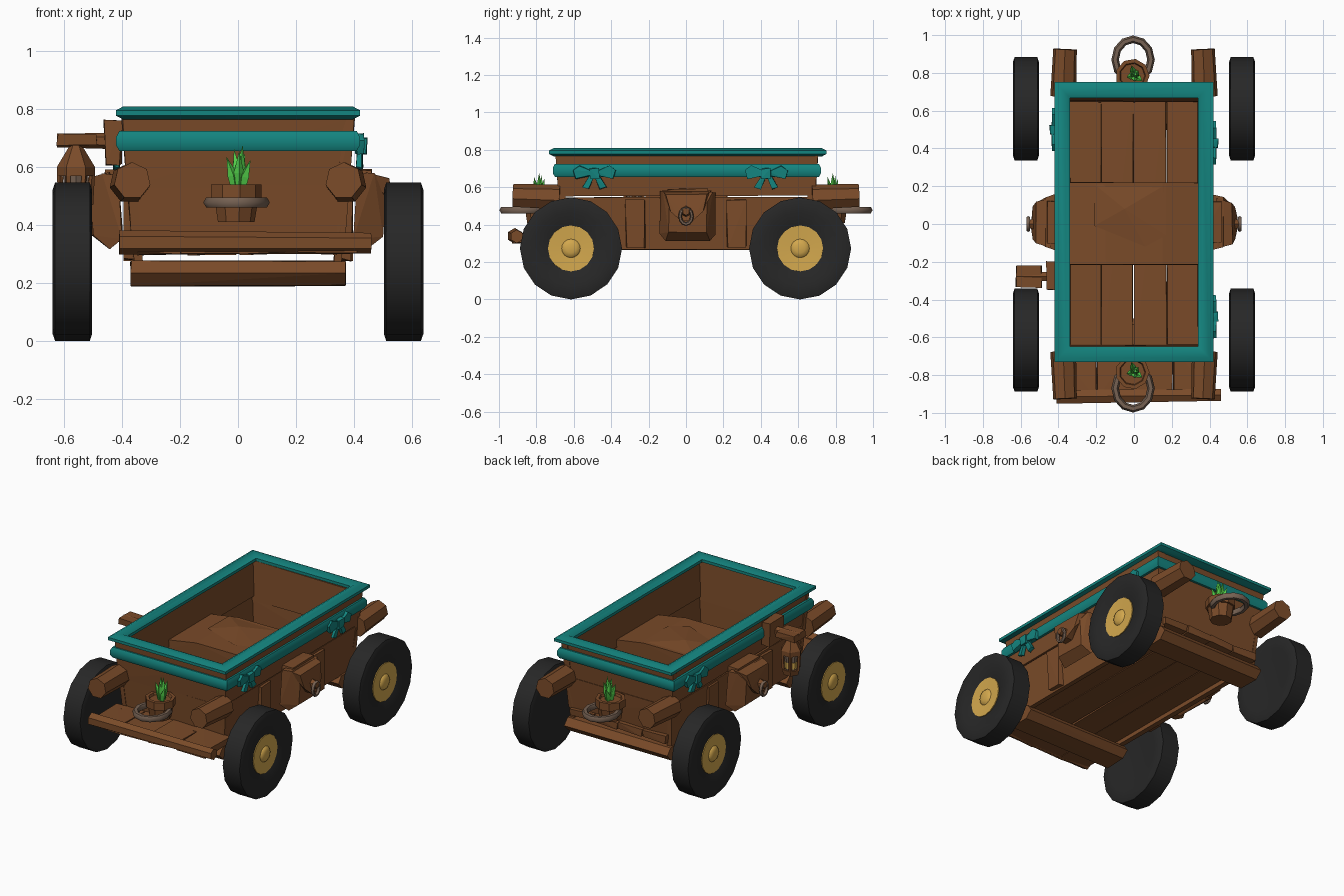
import bpy, bmesh, math, random
from mathutils import Vector

if "Cube" in bpy.data.objects:
    bpy.data.objects.remove(bpy.data.objects["Cube"])
random.seed(4)

def mat(name, c):
    m = bpy.data.materials.new(name)
    m.diffuse_color = (*c, 1)
    m.use_nodes = True
    m.node_tree.nodes["Principled BSDF"].inputs["Base Color"].default_value = m.diffuse_color
    return m

WOOD = mat("brown wood", (0.195, 0.070, 0.022))
TEAL = mat("teal cloth", (0.007, 0.235, 0.215))
TYRE = mat("black rubber", (0.020, 0.020, 0.020))
GOLD = mat("gold", (0.65, 0.39, 0.075))
ROPE = mat("grey rope", (0.18, 0.12, 0.085))
LEAF = mat("green leaf", (0.09, 0.65, 0.07))

def finish(name, bm, m, smooth=None):
    bmesh.ops.recalc_face_normals(bm, faces=bm.faces)
    me = bpy.data.meshes.new(name)
    bm.to_mesh(me)
    bm.free()
    me.materials.append(m)
    ob = bpy.data.objects.new(name, me)
    bpy.context.collection.objects.link(ob)
    if smooth:
        bpy.ops.object.select_all(action='DESELECT')
        ob.select_set(True)
        bpy.context.view_layer.objects.active = ob
        bpy.ops.object.shade_smooth_by_angle(angle=math.radians(smooth))
    return ob

def hull(name, pts, m, jit=0.0):
    """Convex solid around a few points, optionally hand-hewn."""
    bm = bmesh.new()
    for p in pts:
        bm.verts.new(Vector(p) + Vector([random.uniform(-jit, jit) for _ in range(3)]))
    bmesh.ops.convex_hull(bm, input=bm.verts)
    bmesh.ops.dissolve_limit(bm, angle_limit=0.02, verts=bm.verts, edges=bm.edges)
    return finish(name, bm, m)

def box(name, x, y, z, m, jit=0.0):
    return hull(name, [(a, b, c) for a in x for b in y for c in z], m, jit)

def bar(name, p0, p1, r0, r1, n, m, smooth=None):
    bm = bmesh.new()
    d = Vector(p1) - Vector(p0)
    bmesh.ops.create_cone(bm, cap_ends=True, segments=n, radius1=r0, radius2=max(r1, 1e-4), depth=d.length)
    q = d.to_track_quat('Z', 'Y')
    for v in bm.verts:
        v.co = q @ v.co + (Vector(p0) + Vector(p1)) / 2
    return finish(name, bm, m, smooth)

def lathe(name, prof, c, n, m, axis='z', flip=1, smooth=None):
    """Spin (along, radius) points about the x or z axis at c."""
    bm = bmesh.new()
    rings = []
    for h, r in prof:
        ring = []
        for i in range(n):
            a = 2 * math.pi * i / n
            u, v = r * math.cos(a), r * math.sin(a)
            p = (h * flip, u, v) if axis == 'x' else (u, v, h)
            ring.append(bm.verts.new(Vector(p) + Vector(c)))
        rings.append(ring)
    for a, b in zip(rings, rings[1:]):
        for i in range(n):
            bm.faces.new((a[i], a[i - 1], b[i - 1], b[i]))
    bmesh.ops.remove_doubles(bm, verts=bm.verts, dist=1e-5)
    return finish(name, bm, m, smooth)

def grid_loop(name, f, nu, nv, m, smooth):
    """Closed tube: f(u index, v index) gives each point."""
    bm = bmesh.new()
    g = [[bm.verts.new(f(i, j)) for j in range(nv)] for i in range(nu)]
    for i in range(nu):
        for j in range(nv):
            bm.faces.new((g[i][j], g[i - 1][j], g[i - 1][j - 1], g[i][j - 1]))
    return finish(name, bm, m, smooth)

def rim(name, hx, hy, z, w, h, cy=0.01, n=8):
    sx, sy = (-1, 1, 1, -1), (-1, -1, 1, 1)
    def f(i, j):
        a = 2 * math.pi * (j + 0.5) / n
        k = w * math.cos(a) * 1.08
        return (sx[i] * (hx + k), cy + sy[i] * (hy + k), z + h * math.sin(a) * 1.08)
    return grid_loop(name, f, 4, n, TEAL, 50)

def ring(name, c, ru, rv, t, plane):
    def f(i, j):
        a, b = 2 * math.pi * i / 12, 2 * math.pi * j / 6
        k = t * math.cos(b)
        u, v, w = (ru + k) * math.cos(a), (rv + k) * math.sin(a), t * math.sin(b)
        return Vector(c) + Vector((u, v, w) if plane == 'xy' else (w, u, v))
    return grid_loop(name, f, 12, 6, ROPE, 60)

# Wheels with gold hubs set into the outer side
tyre = [(-.055, 0), (-.055, .13), (-.066, .2), (-.068, .25), (-.06, .273), (.06, .273),
        (.068, .25), (.066, .2), (.050, .12), (.040, .1), (.040, 0)]
hub = [(.030, .124), (.056, .123), (.052, .05), (.060, .044), (.066, .025), (.068, 0)]
for s in (-1, 1):
    for y in (-.615, .61):
        lathe("wheel_tyre", tyre, (s * .572, y, .273), 16, TYRE, 'x', s, 50)
        lathe("wheel_hub", hub, (s * .572, y, .273), 16, GOLD, 'x', s, 40)

# Heavy axle beams under the floor
for y in (-.61, .61):
    hull("axle_beam", [(x, y + dy, z) for x in (-.37, .37)
                       for dy, z in ((-.11, .235), (-.07, .19), (.07, .19), (.11, .235), (.08, .275), (-.08, .275))],
         WOOD, .003)

# Floor planks and front footboards
for i in range(4):
    x = -.345 + i * .174
    box("floor_plank", (x, x + .166), (-.72, .70), (.30, .345), WOOD, .005)
    box("footboard", (-.40 + i * .203, -.20 + i * .203), (-.925, -.66), (.305, .35), WOOD, .006)
bar("front_bar", (-.41, -.915, .34), (.46, -.905, .337), .042, .036, 6, WOOD)

# Tub walls in two flaring courses of boards
def half(z):
    t = (z - .26) / .51
    return .36 + .04 * t, .665 + .035 * t
def wall(name, z0, z1, side, s, t=.03, jit=.004):
    pts = []
    for z in (z0, z1):
        hx, hy = half(z)
        for k in (0, t):
            for e in (-1, 1):
                pts.append((s * (hx - k), e * hy + .005, z) if side else (e * hx, s * (hy - k) + .005, z))
    hull(name, pts, WOOD, jit)
for s in (-1, 1):
    wall("side_lower_board", .265, .545, True, s)
    wall("side_upper_board", .555, .775, True, s, .038)
    wall("end_lower_board", .335, .54, False, s)
    wall("end_upper_board", .53, .775, False, s, .038)
    # battens on the outside of the lower boards
    for y in (-.27, .27):
        box("side_batten", (s * .355, s * .395), (y - .05, y + .05), (.28, .53), WOOD, .006)

# Corner beam stubs sticking out of both ends
for s in (-1, 1):
    for e in (-1, 1):
        bar("beam_stub", (s * .375, e * .675, .545), (s * .365, e * .925, .553), .07, .064, 7, WOOD)

# Teal padded rims
rim("top_rim", .38, .70, .787, .042, .022)
rim("lower_rim", .403, .699, .69, .018, .034, .005)

# Leather cover across the middle of the tub
hull("middle_cover", [(x, y, z) for y in (-.215, .22)
                      for x, z in ((-.36, .54), (-.36, .60), (-.15, .635), (.15, .635), (.36, .60), (.36, .54))],
     WOOD, .002)
hull("cover_flap", [(-.21, .21, .632), (-.21, -.01, .634), (.06, -.12, .64), (.17, -.06, .634), (.17, .21, .632),
                    (-.05, .08, .655)], WOOD)

# Saddle bags with flap, buckle ring and strap
for s in (-1, 1):
    hull("saddle_bag", [(s * x, .01 + e * w, z) for e in (-1, 1) for x, w, z in
                        ((.40, .15, .35), (.44, .12, .315), (.50, .10, .36), (.51, .10, .52), (.47, .13, .575),
                         (.41, .15, .575))], WOOD, .005)
    hull("bag_flap", [(s * x, .005 + e * w, z) for e in (-1, 1) for x, w, z in
                      ((.44, .13, .585), (.52, .11, .56), (.535, .085, .47), (.545, .03, .42), (.50, .03, .42))],
         WOOD, .003)
    box("bag_strap", (s * .34, s * .46), (-.10, .12), (.555, .59), WOOD, .004)
    bar("bag_knob", (s * .52, .0, .47), (s * .57, 0, .47), .035, .02, 6, WOOD)
    ring("bag_ring", (s * .56, 0, .445), .032, .042, .010, 'yz')

# Plant pots held by rope loops at both ends
for e in (-1, 1):
    c = (-.008, e * .785, 0)
    lathe("plant_pot", [(.41, 0), (.41, .065), (.49, .078), (.49, .09), (.54, .09), (.54, .07), (.525, .065),
                        (.525, 0)], c, 9, WOOD, 'z', 1, 30)
    ring("rope_loop", (-.005, e * .87, .478), .095, .108, .020, 'xy')
    for i in range(7):
        a = i * 2.4
        r, h = .010 + .005 * i, .675 - .010 * i
        b = Vector((c[0] + .01 + r * .4 * math.cos(a), c[1] + r * .4 * math.sin(a), .52))
        m = b + Vector((r * .3 * math.cos(a), r * .3 * math.sin(a), (h - .52) * .45))
        tip = (b.x + r * math.cos(a), b.y + r * math.sin(a), h)
        bar("plant_stem", b, m, .012, .018, 4, LEAF)
        bar("plant_leaf", m, tip, .018, 0, 4, LEAF)

# Cloth bows tied on the lower rim
for s, y in ((1, -.49), (1, .43), (-1, .50)):
    x0, x1 = s * .41, s * .435
    box("bow_knot", (s * .405, s * .445), (y - .025, y + .025), (.645, .70), TEAL, .004)
    for e in (-1, 1):
        hull("bow_loop", [(x, y + e * d, z) for x in (x0, x1) for d, z in
                          ((.01, .665), (.01, .685), (.10, .645), (.115, .69), (.08, .715))], TEAL, .003)
        hull("bow_tail", [(x, y + e * d, z) for x in (x0, s * .43) for d, z in
                          ((0, .66), (.02, .67), (.03, .59), (.065, .60))], TEAL, .003)

# Lantern on a bracket at the left side
ly, lx = -.278, -.56
box("lantern_post", (-.46, -.405), (-.345, -.20), (.61, .76), WOOD, .006)
bar("lantern_arm", (-.42, ly, .69), (-.625, ly, .692), .028, .024, 6, WOOD)
box("lantern_plate", (-.625, -.49), (-.335, -.22), (.675, .712), WOOD, .004)
lathe("lantern_roof", [(.68, 0), (.68, .018), (.60, .066), (.57, .066), (.57, 0)], (lx, ly, 0), 6, WOOD)
bar("lantern_glass", (lx, ly, .47), (lx, ly, .58), .044, .052, 6, ROPE)
bar("lantern_glow", (lx, ly, .485), (lx, ly, .525), .050, .053, 6, GOLD)
lathe("lantern_base", [(.44, 0), (.44, .05), (.475, .058), (.475, 0)], (lx, ly, 0), 6, WOOD)
for i in range(6):
    a = math.pi / 3 * i
    u, v = math.cos(a), math.sin(a)
    bar("lantern_cage_post", (lx + .05 * u, ly + .05 * v, .47), (lx + .056 * u, ly + .056 * v, .58),
        .010, .010, 4, WOOD)
